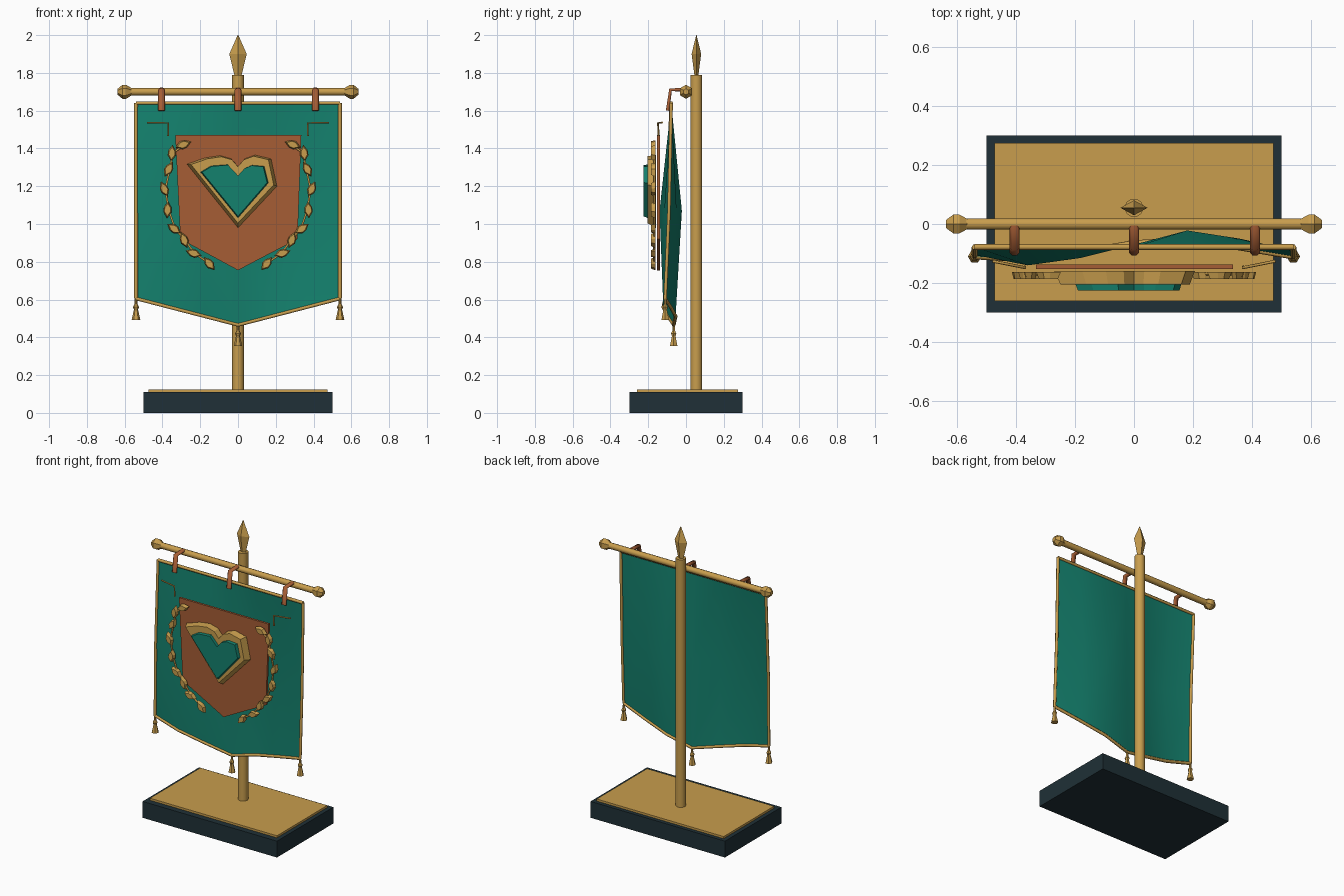
import bpy, bmesh, math
from mathutils import Vector, Matrix

if "Cube" in bpy.data.objects:
    bpy.data.objects.remove(bpy.data.objects["Cube"])


def material(name, rgb):
    m = bpy.data.materials.new(name)
    m.diffuse_color = (*rgb, 1)
    m.use_nodes = True
    m.node_tree.nodes["Principled BSDF"].inputs["Base Color"].default_value = m.diffuse_color
    return m


GOLD = material("gold", (0.58, 0.34, 0.075))
GREEN = material("green_cloth", (0.007, 0.22, 0.155))
COPPER = material("copper", (0.38, 0.11, 0.035))
DARK = material("dark_slate", (0.014, 0.03, 0.038))


def mesh_object(name, bm, mat, smooth=None):
    bmesh.ops.recalc_face_normals(bm, faces=bm.faces)
    me = bpy.data.meshes.new(name)
    bm.to_mesh(me)
    bm.free()
    me.materials.append(mat)
    ob = bpy.data.objects.new(name, me)
    bpy.context.collection.objects.link(ob)
    if smooth:
        bpy.context.view_layer.objects.active = ob
        ob.select_set(True)
        bpy.ops.object.shade_smooth_by_angle(angle=math.radians(smooth))
        ob.select_set(False)
    return ob


def box(name, size, center, mat):
    bm = bmesh.new()
    bmesh.ops.create_cube(bm, size=1)
    bmesh.ops.scale(bm, vec=size, verts=bm.verts)
    bmesh.ops.translate(bm, vec=center, verts=bm.verts)
    return mesh_object(name, bm, mat)


def lathe(name, profile, mat, sides=8, matrix=Matrix(), smooth=None):
    """Stack rings of (radius, height) along local z."""
    bm = bmesh.new()
    rings = [[bm.verts.new((r * math.cos(2 * math.pi * i / sides),
                            r * math.sin(2 * math.pi * i / sides), h))
              for i in range(sides)] for r, h in profile]
    for a, b in zip(rings, rings[1:]):
        for i in range(sides):
            j = (i + 1) % sides
            bm.faces.new((a[i], a[j], b[j], b[i]))
    bm.faces.new(rings[0])
    bm.faces.new(rings[-1])
    bmesh.ops.transform(bm, matrix=matrix, verts=bm.verts)
    return mesh_object(name, bm, mat, smooth)


def plate(name, outline, y_back, y_front, mat, hole=None, front_scale=1.0, matrix=Matrix()):
    """Extrude an (x, z) outline towards the front, optionally tapering."""
    bm = bmesh.new()
    n = len(outline)
    c = Vector((sum(p[0] for p in outline) / n, sum(p[1] for p in outline) / n))

    def ring(pts, y, s=1.0):
        return [bm.verts.new((c.x + (p[0] - c.x) * s, y, c.y + (p[1] - c.y) * s)) for p in pts]
    back, front = ring(outline, y_back), ring(outline, y_front, front_scale)
    bm.faces.new(back)
    bm.faces.new(front)
    for i in range(n):
        j = (i + 1) % n
        bm.faces.new((back[i], back[j], front[j], front[i]))
    bmesh.ops.transform(bm, matrix=matrix, verts=bm.verts)
    return mesh_object(name, bm, mat)


def tube(name, points, radius, mat, scale_x=1.0):
    cu = bpy.data.curves.new(name, 'CURVE')
    cu.dimensions = '3D'
    cu.bevel_depth, cu.bevel_resolution, cu.use_fill_caps = radius, 1, True
    sp = cu.splines.new('POLY')
    sp.points.add(len(points) - 1)
    for p, co in zip(sp.points, points):
        p.co = (*co, 1)
    cu.materials.append(mat)
    ob = bpy.data.objects.new(name, cu)
    bpy.context.collection.objects.link(ob)
    ob.scale.x = scale_x
    return ob


# Base block with inset gold sheet
box("base", (1.0, 0.6, 0.11), (0, 0, 0.055), DARK)
box("base_top_plate", (0.945, 0.535, 0.014), (0, 0.007, 0.117), GOLD)

# Upright pole and spear tip
lathe("pole", [(0.032, 0.124), (0.032, 1.79)], GOLD, 10,
      Matrix.Translation((0, 0.055, 0)), 40)
lathe("spear_tip", [(0.016, 1.775), (0.046, 1.9), (0.002, 2.0)], GOLD, 4,
      Matrix.Translation((0, 0.055, 0)) @ Matrix.Diagonal((1, 0.55, 1, 1)))

# Crossbar with end knobs
lathe("crossbar", [(0.02, -0.6), (0.02, 0.6)], GOLD, 10,
      Matrix.Translation((0, 0, 1.7)) @ Matrix.Rotation(math.pi / 2, 4, 'Y'), 40)
for side, label in ((-1, "left"), (1, "right")):
    lathe("crossbar_knob_" + label, [(0.02, 0.565), (0.037, 0.592), (0.037, 0.612), (0.016, 0.637)],
          GOLD, 6, Matrix.Translation((0, 0, 1.7)) @ Matrix.Rotation(side * math.pi / 2, 4, 'Y'))

# Rippled cloth: three rows of depths, pointed lower edge
XS = [-0.54, -0.36, -0.18, 0, 0.18, 0.36, 0.54]
DEPTH = [[-0.078] * 7,
         [-0.105, -0.14, -0.115, -0.07, -0.022, -0.05, -0.09],
         [-0.11, -0.12, -0.095, -0.065, -0.055, -0.08, -0.11]]
rows = []
for r, ys in enumerate(DEPTH):
    rows.append([])
    for x, y in zip(XS, ys):
        low = 0.465 + 0.14 * abs(x) / 0.54
        rows[r].append(Vector((x, y, (1.64, 1.07, low)[r])))
bm = bmesh.new()
grid = [[bm.verts.new(p) for p in row] for row in rows]
for a, b in zip(grid, grid[1:]):
    for i in range(6):
        bm.faces.new((a[i], a[i + 1], b[i + 1], b[i]))
mesh_object("banner_cloth", bm, GREEN, 80)

# Gold piping around the cloth
tube("top_trim", [rows[0][0], rows[0][-1]], 0.01, GOLD)
tube("bottom_trim", rows[2], 0.01, GOLD)
for i, label in ((0, "left"), (-1, "right")):
    tube("side_trim_" + label, [row[i] for row in rows], 0.01, GOLD)

# Tassels at the lower points
for i, label in ((0, "left"), (3, "middle"), (6, "right")):
    lathe("tassel_" + label, [(0.006, 0.01), (0.008, -0.03), (0.016, -0.045), (0.011, -0.058),
                              (0.023, -0.112)], GOLD, 6, Matrix.Translation(rows[2][i]))

# Straps from bar to cloth
for x, label in ((-0.405, "left"), (0, "middle"), (0.41, "right")):
    strap = tube("strap_" + label, [(0, -0.005, 1.712), (0, -0.082, 1.71), (0, -0.097, 1.6)],
                 0.011, COPPER, 1.6)
    strap.location.x = x

# Shield panel
plate("shield", [(-0.332, 1.47), (0.335, 1.47), (0.315, 0.92), (0, 0.755), (-0.305, 0.92)],
      -0.138, -0.153, COPPER)

# Lopsided heart emblem: gold frame and raised green centre
plate("heart_frame", [(-0.27, 1.317), (-0.175, 1.35), (-0.095, 1.362), (-0.035, 1.345), (0, 1.305),
                      (0.035, 1.345), (0.09, 1.365), (0.175, 1.345), (0.206, 1.2), (0, 0.98)],
      -0.16, -0.205, GOLD, front_scale=0.92)
plate("heart_centre", [(-0.2, 1.275), (-0.145, 1.308), (-0.055, 1.315), (0, 1.256), (0.035, 1.295),
                       (0.075, 1.312), (0.14, 1.306), (0.162, 1.217), (0, 1.03)],
      -0.2, -0.225, GREEN, front_scale=0.95)

# Laurel branches and corner brackets, mirrored
LEAF = [(0, -0.045), (0.022, -0.012), (0.02, 0.014), (0, 0.045), (-0.02, 0.014), (-0.022, -0.012)]
STEM = [(0.29, 1.42), (0.35, 1.375), (0.367, 1.29), (0.39, 1.185), (0.373, 1.075),
        (0.338, 0.975), (0.285, 0.915), (0.235, 0.845), (0.152, 0.79)]
for side, label in ((-1, "left"), (1, "right")):
    tube("laurel_stem_" + label, [(side * x * 0.985, -0.168, z) for x, z in STEM], 0.006, GOLD)
    for k, (x, z) in enumerate(STEM):
        a, b = STEM[max(k - 1, 0)], STEM[min(k + 1, 8)]
        angle = math.atan2(a[0] - b[0], a[1] - b[1]) + (0.45 if k % 2 else -0.3)
        plate(f"laurel_leaf_{label}_{k + 1}", LEAF, -0.162, -0.186, GOLD, front_scale=0.75,
              matrix=Matrix.Translation((side * x, 0, z)) @ Matrix.Rotation(side * angle, 4, 'Y'))
    tube("corner_bracket_" + label, [(side * 0.48, -0.126, 1.537), (side * 0.37, -0.148, 1.535),
                                     (side * 0.37, -0.145, 1.465)], 0.005, GOLD)
